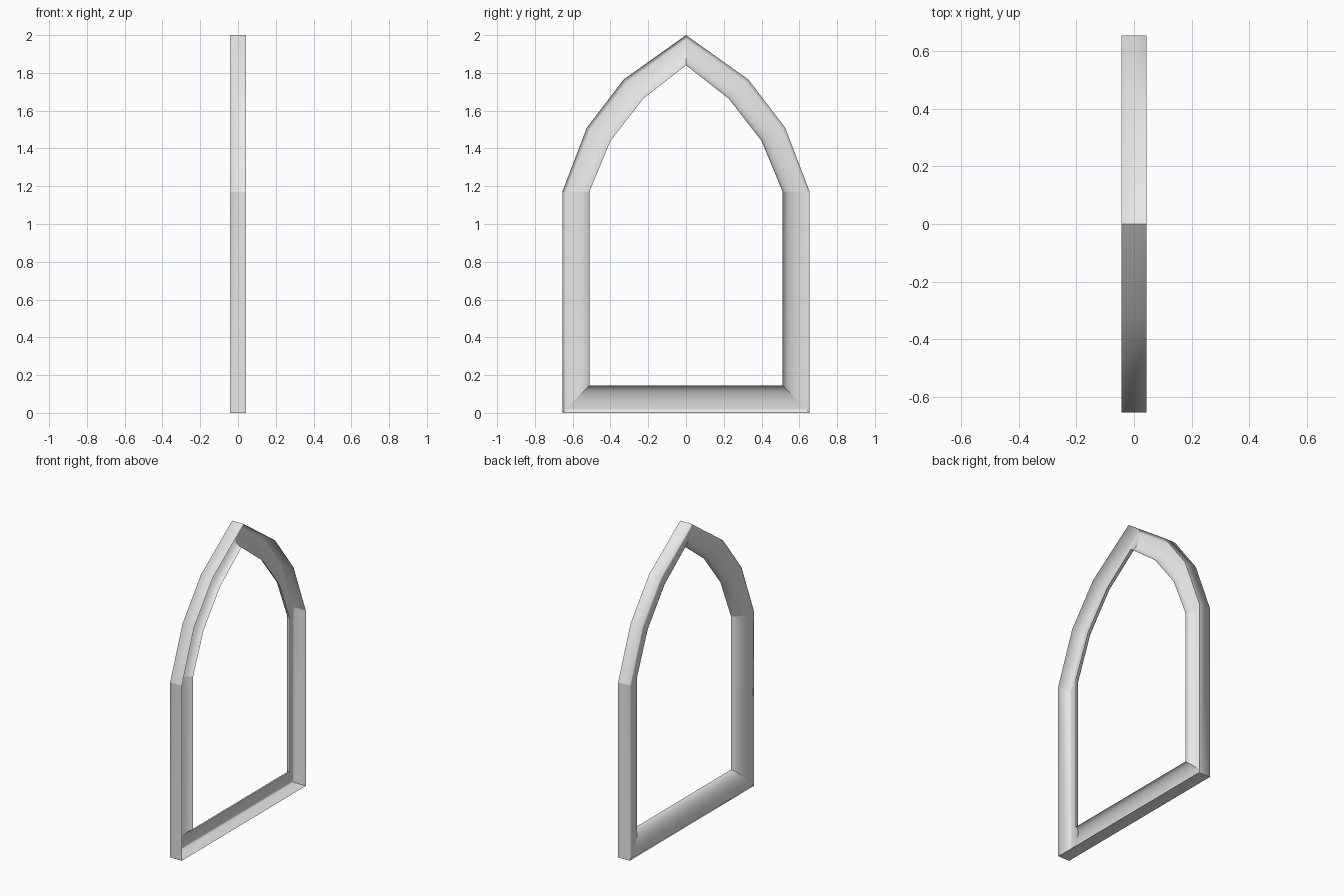
import bpy, bmesh, math

old = bpy.data.objects.get("Cube")
if old:
    bpy.data.objects.remove(old, do_unlink=True)

# Plain grey material
grey = bpy.data.materials.new("plain_grey")
grey.use_nodes = True
colour = (0.8, 0.8, 0.8, 1)
grey.diffuse_color = colour
grey.node_tree.nodes["Principled BSDF"].inputs["Base Color"].default_value = colour

# Half outline of the pointed arch: outer and inner (y, z) pairs, sill to peak
half = [((0.655, 0), (0.512, 0.145)),
        ((0.655, 1.17), (0.512, 1.17)),
        ((0.525, 1.51), (0.40, 1.44)),
        ((0.33, 1.765), (0.225, 1.665)),
        ((0, 2), (0, 1.84))]
mirrored = [((-o[0], o[1]), (-i[0], i[1])) for o, i in reversed(half[:-1])]
outline = half + mirrored
mitres = {0, 1, 4, 7, 8}  # sill corners, springing points and peak

# Open moulding section (x, distance inwards): flat outer wall on the rim,
# then a quarter round on the -x side, hollow towards +x
half_depth, lip, steps = 0.043, 0.026, 10
section = [(half_depth, 0)]
for k in range(steps + 1):
    a = math.pi / 2 * k / steps
    section.append((lip - (lip + half_depth) * math.cos(a), math.sin(a)))

# Sweep the section around the outline
bm = bmesh.new()
rings = [[bm.verts.new((x, o[0] + (i[0] - o[0]) * t, o[1] + (i[1] - o[1]) * t))
          for x, t in section] for o, i in outline]
for r, ring in enumerate(rings):
    following = rings[(r + 1) % len(rings)]
    for k in range(len(section) - 1):
        face = bm.faces.new((ring[k], following[k], following[k + 1], ring[k + 1]))
        face.smooth = True

# Crisp mitres, smooth everywhere else
for r in mitres:
    for a, b in zip(rings[r], rings[r][1:]):
        bm.edges.get((a, b)).smooth = False

mesh = bpy.data.meshes.new("arched_window_frame")
bm.to_mesh(mesh)
bm.free()
mesh.materials.append(grey)
frame = bpy.data.objects.new("arched_window_frame", mesh)
bpy.context.collection.objects.link(frame)
